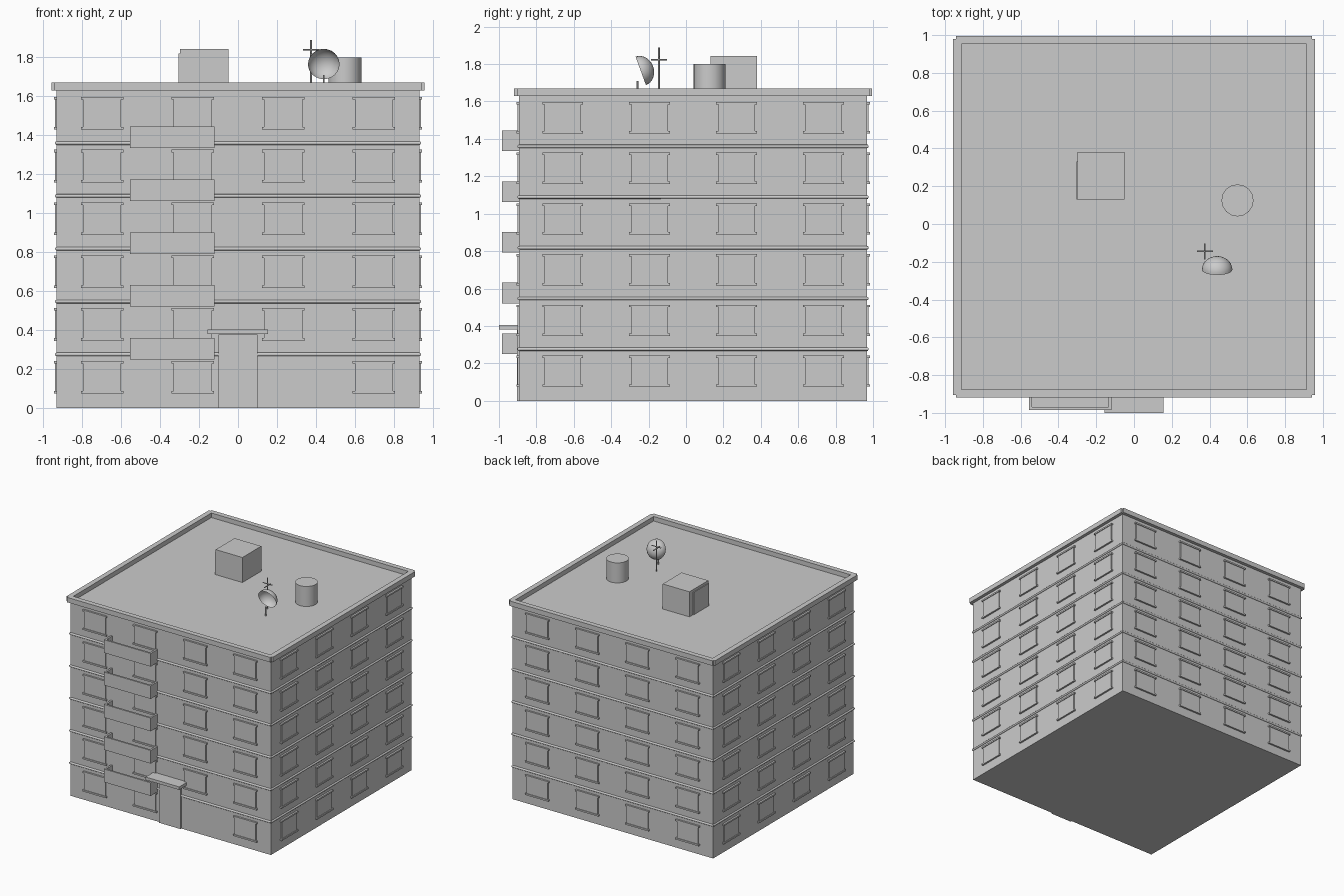
import bpy, bmesh, math
from mathutils import Matrix, Vector

if "Cube" in bpy.data.objects:
    bpy.data.objects.remove(bpy.data.objects["Cube"])

CY = 0.038      # building centre in y
H = 0.93        # half width of the walls
ROOF = 1.632
PITCH = 0.271   # storey height


def add_box(bm, x0, x1, y0, y1, z0, z1, m=Matrix()):
    t = Matrix.Translation(((x0 + x1) / 2, (y0 + y1) / 2, (z0 + z1) / 2))
    s = Matrix.Diagonal((x1 - x0, y1 - y0, z1 - z0, 1))
    bmesh.ops.create_cube(bm, size=1, matrix=m @ t @ s)


def add_rod(bm, a, b, r, n=12):
    a, b = Vector(a), Vector(b)
    rot = (b - a).to_track_quat('Z', 'Y').to_matrix().to_4x4()
    bmesh.ops.create_cone(bm, cap_ends=True, segments=n, radius1=r, radius2=r,
                          depth=(b - a).length,
                          matrix=Matrix.Translation((a + b) / 2) @ rot)


def finish(bm, name, smooth=False):
    me = bpy.data.meshes.new(name)
    bm.to_mesh(me)
    bm.free()
    ob = bpy.data.objects.new(name, me)
    bpy.context.collection.objects.link(ob)
    if smooth:
        bpy.ops.object.select_all(action='DESELECT')
        ob.select_set(True)
        bpy.context.view_layer.objects.active = ob
        bpy.ops.object.shade_smooth_by_angle(angle=math.radians(40))
    return ob


def box(name, *d):
    bm = bmesh.new()
    add_box(bm, *d)
    return finish(bm, name)


# Main block
box("walls", -H, H, CY - H, CY + H, 0, ROOF)

# Each facade is the front one turned about the building axis
sides = [Matrix.Translation((0, CY, 0)) @ Matrix.Rotation(math.pi / 2 * k, 4, 'Z')
         for k in range(4)]

# Windows with sills and lintels
panes, trims = bmesh.new(), bmesh.new()
for k, m in enumerate(sides):
    for floor in range(6):
        z = 0.075 + floor * PITCH
        for col in range(4):
            if k == 0 and floor == 0 and col == 2:
                continue        # next to the entrance
            x = (col - 1.5) * 0.465
            add_box(panes, x - 0.098, x + 0.098, -H - 0.009, -H + 0.01, z + 0.005, z + 0.16, m)
            for zz in (z, z + 0.154):
                add_box(trims, x - 0.109, x + 0.109, -H - 0.015, -H + 0.01, zz, zz + 0.013, m)
finish(panes, "window_panes")
finish(trims, "window_sills_and_lintels")

# Rounded bands between storeys
bm = bmesh.new()
for m in sides:
    for floor in range(1, 6):
        z = 0.005 + floor * PITCH
        add_rod(bm, m @ Vector((-H - 0.004, -H, z)), m @ Vector((H + 0.004, -H, z)), 0.009)
finish(bm, "storey_bands", True)

# Parapet: four bars with notched corners
bm = bmesh.new()
for m in sides:
    add_box(bm, -0.942, 0.942, -0.957, -0.914, ROOF - 0.003, 1.67, m)
finish(bm, "parapet")

# Open-topped balconies
bm = bmesh.new()
F = CY - H
for i in range(5):
    z0 = 0.25 + i * PITCH
    z1 = z0 + 0.11
    add_box(bm, -0.555, -0.12, -0.985, F, z0, z0 + 0.015)
    add_box(bm, -0.555, -0.12, -0.985, -0.97, z0, z1)
    add_box(bm, -0.555, -0.54, -0.985, F, z0, z1)
    add_box(bm, -0.135, -0.12, -0.985, F, z0, z1)
finish(bm, "balconies")

# Entrance
box("entrance_door", -0.1, 0.1, F - 0.012, F + 0.01, 0, 0.377)
box("entrance_canopy", -0.157, 0.155, -1.0, F + 0.01, 0.38, 0.405)

# Stair housing with its door
box("stair_housing", -0.298, -0.05, 0.13, 0.38, ROOF, 1.842)
box("stair_housing_door", -0.304, -0.29, 0.13, 0.33, ROOF, 1.82)

# Water tank
bm = bmesh.new()
add_rod(bm, (0.548, 0.125, ROOF), (0.548, 0.125, 1.8), 0.085, 16)
finish(bm, "water_tank", True)

# Aerial mast with two crossbars
bm = bmesh.new()
add_rod(bm, (0.375, -0.145, ROOF), (0.375, -0.145, 1.89), 0.005, 8)
add_rod(bm, (0.333, -0.145, 1.84), (0.418, -0.145, 1.84), 0.004, 8)
add_rod(bm, (0.375, -0.188, 1.824), (0.375, -0.102, 1.824), 0.004, 8)
finish(bm, "aerial_mast", True)

# Dish: open half sphere facing the front, tipped down
bm = bmesh.new()
bmesh.ops.create_uvsphere(bm, u_segments=24, v_segments=16, radius=0.081)
bmesh.ops.delete(bm, geom=[v for v in bm.verts if v.co.z < -0.001], context='VERTS')
bmesh.ops.scale(bm, verts=bm.verts, vec=(1, 1, 0.87))
axis = Vector((0, 0.94, 0.344)).to_track_quat('Z', 'Y').to_matrix().to_4x4()
bmesh.ops.transform(bm, verts=bm.verts, matrix=Matrix.Translation((0.44, -0.242, 1.764)) @ axis)
finish(bm, "dish", True)

bm = bmesh.new()
add_rod(bm, (0.44, -0.26, ROOF), (0.44, -0.26, 1.71), 0.005, 8)
finish(bm, "dish_stand", True)
